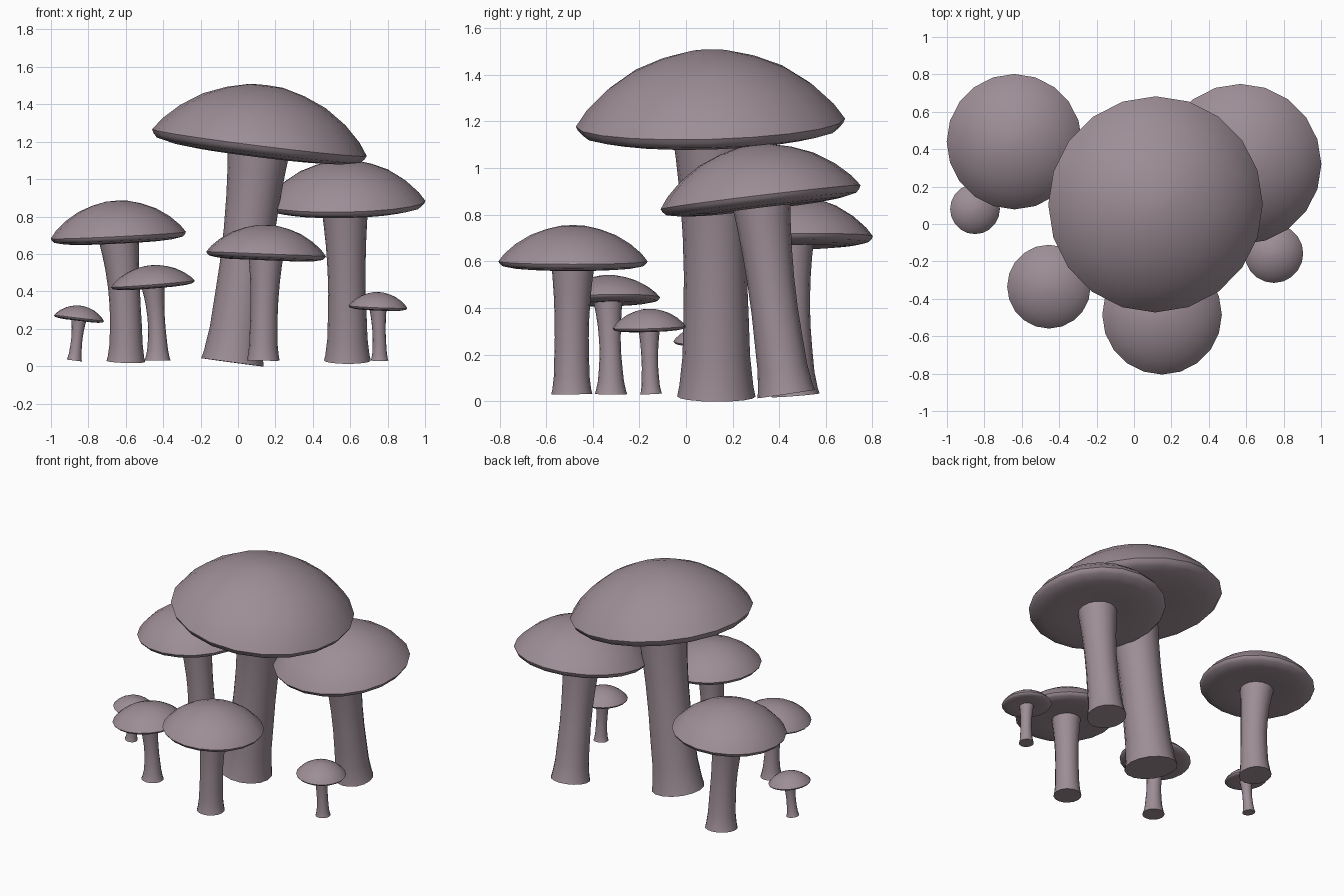
import bpy, bmesh, math
from mathutils import Vector

if "Cube" in bpy.data.objects:
    bpy.data.objects.remove(bpy.data.objects["Cube"])

mat = bpy.data.materials.new("pale mauve")
mat.diffuse_color = (0.34, 0.27, 0.305, 1)
mat.use_nodes = True
mat.node_tree.nodes["Principled BSDF"].inputs["Base Color"].default_value = mat.diffuse_color

# cap cross-section: (fraction of radius, fraction of dome height), crown to underside
CAP = [(0.16, 0.985), (0.36, 0.89), (0.57, 0.73), (0.77, 0.48), (0.92, 0.21),
       (1.0, 0.0), (0.985, -0.06), (0.95, -0.13), (0.8, -0.19), (0.6, -0.22),
       (0.42, -0.2), (0.28, -0.18)]


def loft(name, rings, sides):
    """Skin circular rings given as (centre, normal, radius), closing both ends."""
    bm = bmesh.new()
    loops = []
    for c, n, r in rings:
        q = Vector((0, 0, 1)).rotation_difference(n)
        loops.append([bm.verts.new(c + q @ Vector((r * math.cos(a), r * math.sin(a), 0)))
                      for a in (2 * math.pi * i / sides for i in range(sides))])
    for lo, hi in zip(loops, loops[1:]):
        for i in range(sides):
            j = (i + 1) % sides
            bm.faces.new((lo[i], lo[j], hi[j], hi[i]))
    bm.faces.new(loops[0])
    bm.faces.new(loops[-1])
    bmesh.ops.recalc_face_normals(bm, faces=bm.faces)
    me = bpy.data.meshes.new(name)
    bm.to_mesh(me)
    bm.free()
    me.materials.append(mat)
    ob = bpy.data.objects.new(name, me)
    bpy.context.collection.objects.link(ob)
    bpy.ops.object.select_all(action='DESELECT')
    ob.select_set(True)
    bpy.context.view_layer.objects.active = ob
    bpy.ops.object.shade_smooth_by_angle(angle=math.radians(50))


def cap(name, centre, radius, height, slope):
    """Tilted dome with a rounded rim and shallow bulging underside."""
    c = Vector(centre)
    n = Vector((-slope[0], -slope[1], 1)).normalized()
    rings = [(c + n * height, n, radius * 0.01)]
    rings += [(c + n * h * height, n, f * radius) for f, h in CAP]
    loft(name, rings, 20)


def stem(name, base, mid, top, radii):
    """Curved stem through three points, narrow at the waist, flared at the foot."""
    b, m, t = Vector(base), Vector(mid), Vector(top)

    def quad(p, q, s, u):
        return p * (2 * u - 1) * (u - 1) + q * 4 * u * (1 - u) + s * u * (2 * u - 1)

    rings = []
    for u in (0, 0.04, 0.15, 0.3, 0.45, 0.6, 0.75, 0.88, 1):
        tangent = quad(b, m, t, u + 0.02) - quad(b, m, t, u - 0.02)
        r = quad(*radii, u) * (0.975 if u == 0.04 else 0.96 if u == 0.15 else 1)
        rings.append((quad(b, m, t, u), tangent.normalized(), r))
    loft(name, rings, 16)


# name, cap centre, radius, height, slope, stem base, stem middle, stem radii
mushrooms = [
    ("large_centre", (0.115, 0.105, 1.195), 0.578, 0.31, (-0.125, 0.03),
     (-0.03, 0.13, 0.02), (0.045, 0.125, 0.6), (0.168, 0.135, 0.17)),
    ("tall_right", (0.57, 0.32, 0.875), 0.432, 0.225, (0.02, 0.12),
     (0.585, 0.43, 0.03), (0.582, 0.375, 0.43), (0.125, 0.1, 0.128)),
    ("tall_left", (-0.64, 0.44, 0.70), 0.362, 0.185, (0.05, 0.02),
     (-0.6, 0.47, 0.025), (-0.605, 0.45, 0.35), (0.103, 0.083, 0.11)),
    ("medium_front", (0.15, -0.485, 0.60), 0.32, 0.155, (-0.04, 0.0),
     (0.135, -0.49, 0.03), (0.14, -0.49, 0.3), (0.088, 0.073, 0.094)),
    ("small_left", (-0.455, -0.335, 0.44), 0.224, 0.1, (0.08, 0.02),
     (-0.43, -0.322, 0.03), (-0.435, -0.325, 0.22), (0.07, 0.046, 0.064)),
    ("tiny_right", (0.748, -0.158, 0.317), 0.157, 0.079, (-0.04, 0.03),
     (0.757, -0.15, 0.03), (0.755, -0.155, 0.16), (0.047, 0.035, 0.047)),
    ("tiny_left", (-0.85, 0.08, 0.257), 0.134, 0.067, (-0.12, 0.0),
     (-0.875, 0.08, 0.03), (-0.862, 0.08, 0.14), (0.041, 0.03, 0.042)),
]
for name, centre, radius, height, slope, base, mid, radii in mushrooms:
    cap(name + "_cap", centre, radius, height, slope)
    stem(name + "_stem", base, mid, centre, radii)
